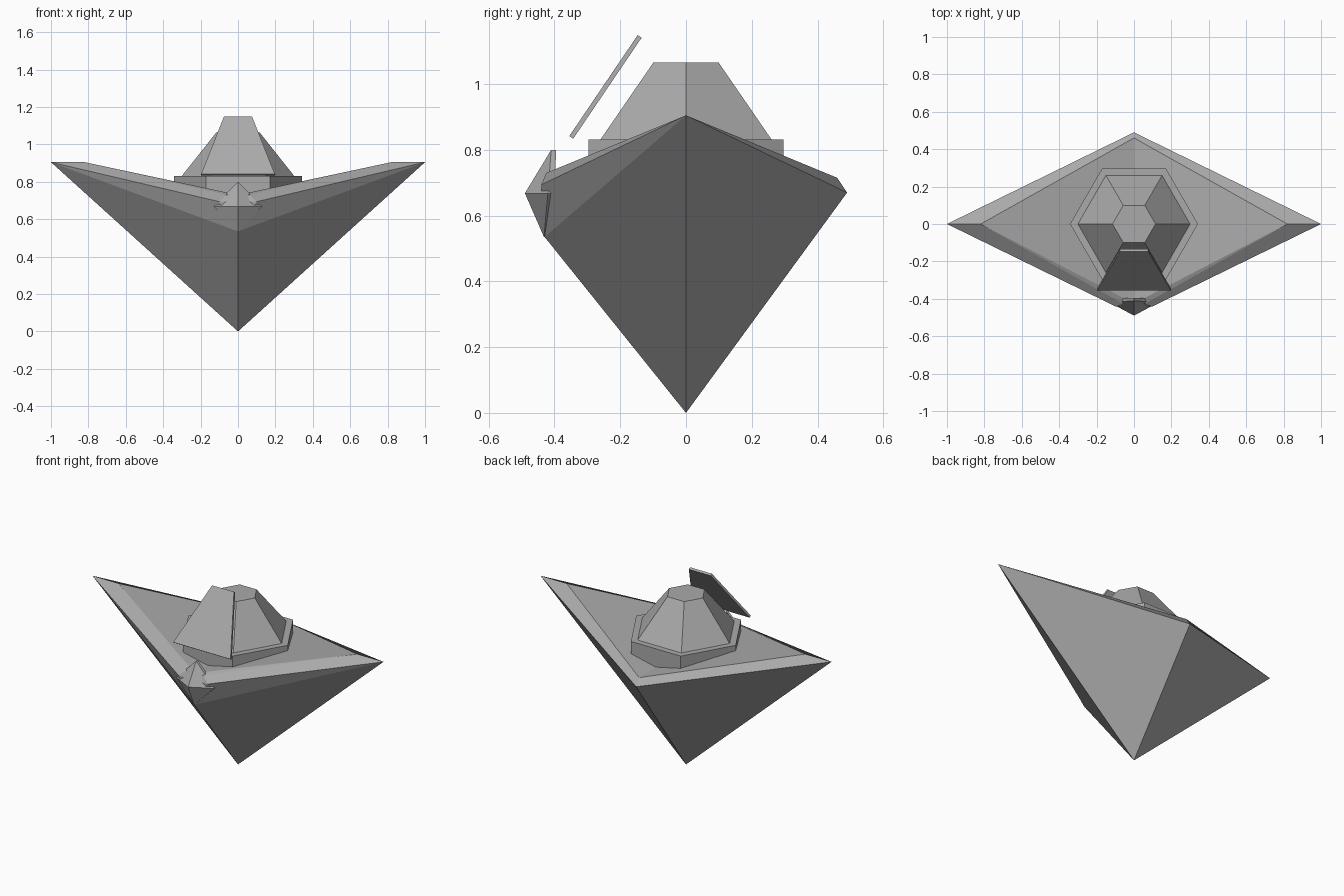
import bpy
import bmesh
from math import cos, sin, pi
from mathutils import Vector

old = bpy.data.objects.get("Cube")
if old:
    bpy.data.objects.remove(old, do_unlink=True)

GREY = (0.40, 0.40, 0.40, 1.0)
mat = bpy.data.materials.new("plain grey")
mat.use_nodes = True
mat.diffuse_color = GREY
mat.node_tree.nodes["Principled BSDF"].inputs["Base Color"].default_value = GREY


def make(name, points, faces):
    """Flat-shaded object from a few corner points, normals outward."""
    bm = bmesh.new()
    verts = [bm.verts.new(p) for p in points]
    for f in faces:
        bm.faces.new([verts[i] for i in f])
    bmesh.ops.recalc_face_normals(bm, faces=bm.faces[:])
    mesh = bpy.data.meshes.new(name)
    bm.to_mesh(mesh)
    bm.free()
    mesh.materials.append(mat)
    obj = bpy.data.objects.new(name, mesh)
    bpy.context.collection.objects.link(obj)
    return obj


def loft(name, lower, upper):
    """Closed solid between two outlines with the same point count."""
    n = len(lower)
    sides = [(i, (i + 1) % n, n + (i + 1) % n, n + i) for i in range(n)]
    caps = [tuple(range(n)), tuple(range(n, 2 * n))]
    return make(name, lower + upper, sides + caps)


def hexagon(radius, z):
    return [(radius * cos(i * pi / 3), radius * sin(i * pi / 3), z) for i in range(6)]


# Hull: right half, mirrored across x = 0
hull = make("hull", [
    (0, 0, 0), (1, 0, 0.905), (0, 0.49, 0.67),              # keel, wing tip, stern
    (0, 0.46, 0.715), (0.82, 0, 0.905),                     # inner deck edge
    (0.06, -0.425, 0.73), (0.1, -0.44, 0.694),              # blunt bow corners
    (0, -0.43, 0.535), (0, -0.425, 0.73), (0, -0.44, 0.694),
], [
    (0, 1, 2), (0, 7, 1), (7, 6, 1),                        # underside and bow cheek
    (1, 4, 3, 2), (1, 6, 5, 4),                             # sloping rim
    (3, 4, 8), (4, 5, 8),                                   # deck
    (7, 9, 6), (9, 8, 5, 6),                                # blunt bow
])
mirror = hull.modifiers.new("mirror", "MIRROR")
mirror.use_axis[0] = True
mirror.use_clip = True

# Six-sided tower on the deck
loft("tower_base", hexagon(0.342, 0.70), hexagon(0.342, 0.832))
loft("tower", hexagon(0.30, 0.832), hexagon(0.115, 1.065))

# Leaning shield plate in front of the tower
front = [Vector(p) for p in ((-0.197, -0.355, 0.842), (0.197, -0.355, 0.842),
                             (0.075, -0.147, 1.149), (-0.075, -0.147, 1.149))]
thickness = Vector((0, 0.012, -0.008))
loft("shield_plate", front, [p + thickness for p in front])

# Pointed prow spike: a diamond slab with a four-sided point
make("prow_spike", [
    (0, -0.41, 0.80), (0.13, -0.42, 0.668), (0, -0.432, 0.535), (-0.13, -0.42, 0.668),
    (0, -0.395, 0.80), (0.13, -0.40, 0.668), (0, -0.42, 0.535), (-0.13, -0.40, 0.668),
    (0, -0.49, 0.668),
], [(i, (i + 1) % 4, 8) for i in range(4)]
    + [(i, (i + 1) % 4, 4 + (i + 1) % 4, 4 + i) for i in range(4)]
    + [(4, 5, 6, 7)])
